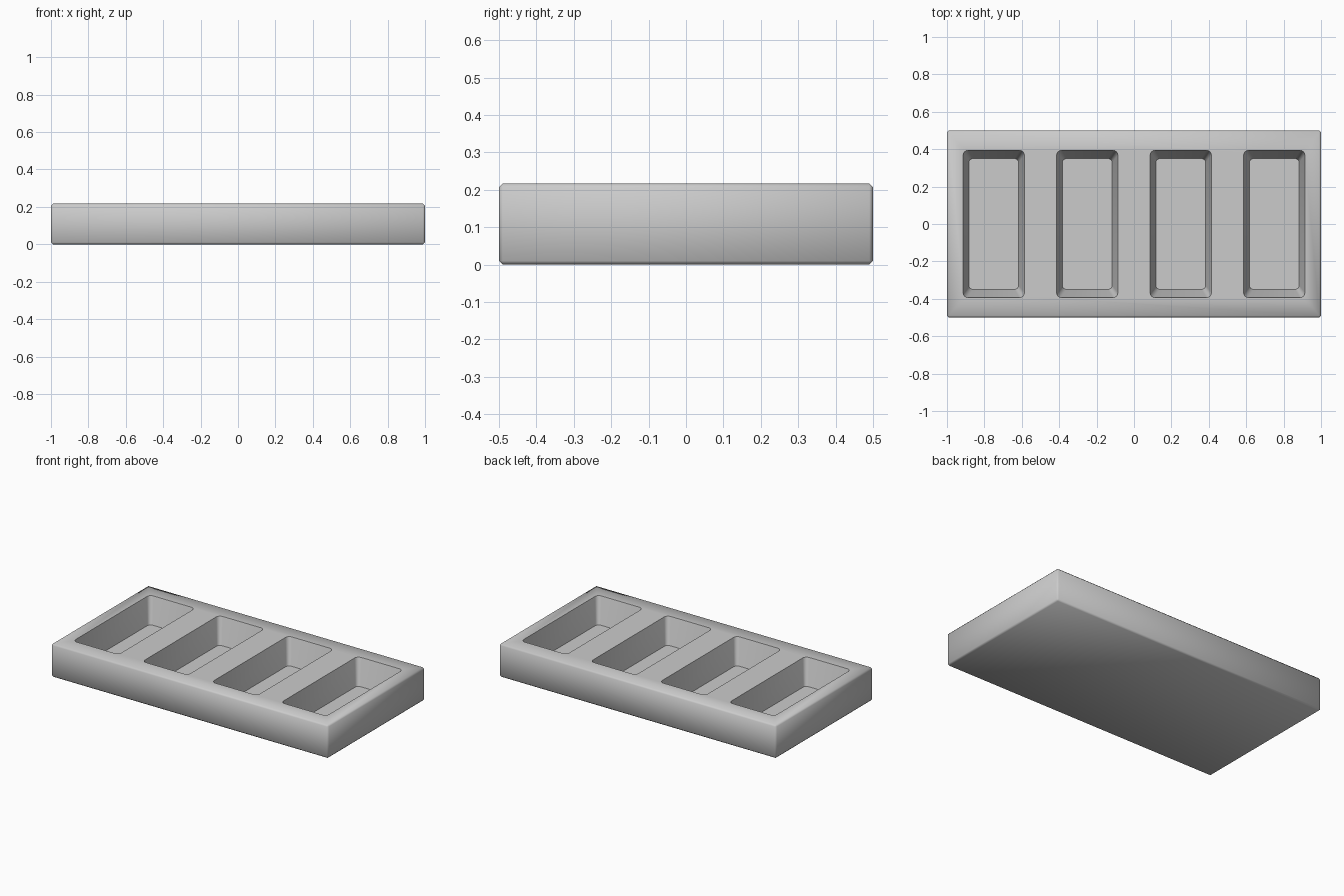
import bpy, bmesh, math

if "Cube" in bpy.data.objects:
    bpy.data.objects.remove(bpy.data.objects["Cube"])

HEIGHT, FLOOR = 0.217, 0.05


def new_object(name, bm):
    bmesh.ops.recalc_face_normals(bm, faces=bm.faces)
    mesh = bpy.data.meshes.new(name)
    bm.to_mesh(mesh)
    bm.free()
    ob = bpy.data.objects.new(name, mesh)
    bpy.context.collection.objects.link(ob)
    return ob


def rounded_rect(cx, hx, hy, r, steps=4):
    pts = []
    for i, (sx, sy) in enumerate([(1, 1), (-1, 1), (-1, -1), (1, -1)]):
        for k in range(steps + 1):
            a = math.radians(90 * (i + k / steps))
            pts.append((cx + sx * (hx - r) + r * math.cos(a),
                        sy * (hy - r) + r * math.sin(a)))
    return pts


# Solid slab with a small chamfer
bm = bmesh.new()
bmesh.ops.create_cube(bm, size=1)
for v in bm.verts:
    v.co = (v.co.x * 2, v.co.y, (v.co.z + 0.5) * HEIGHT)
bmesh.ops.bevel(bm, geom=list(bm.edges), offset=0.01, segments=1,
                profile=0.5, affect='EDGES')
tray = new_object("tray", bm)

# Four tapered pockets with rounded corners, extended above the rim
bm = bmesh.new()
over = 0.05
grow = over / (HEIGHT - FLOOR)
sections = [(0.133, 0.35, 0.022, FLOOR),
            (0.164 + 0.031 * grow, 0.394 + 0.044 * grow, 0.028, HEIGHT + over)]
for cx in (-0.75, -0.25, 0.25, 0.75):
    low, high = [[bm.verts.new((x, y, z)) for x, y in rounded_rect(cx, hx, hy, r)]
                 for hx, hy, r, z in sections]
    n = len(low)
    for i in range(n):
        j = (i + 1) % n
        bm.faces.new((low[i], low[j], high[j], high[i]))
    bm.faces.new(low[::-1])
    bm.faces.new(high)
cutter = new_object("pocket_cutter", bm)
cutter.hide_render = True

# Cut the pockets, then remove the helper
mod = tray.modifiers.new("pockets", 'BOOLEAN')
mod.operation = 'DIFFERENCE'
mod.solver = 'EXACT'
mod.object = cutter
bpy.context.view_layer.objects.active = tray
tray.select_set(True)
bpy.ops.object.modifier_apply(modifier=mod.name)
bpy.data.objects.remove(cutter, do_unlink=True)
bpy.ops.object.shade_smooth_by_angle(angle=math.radians(58))
